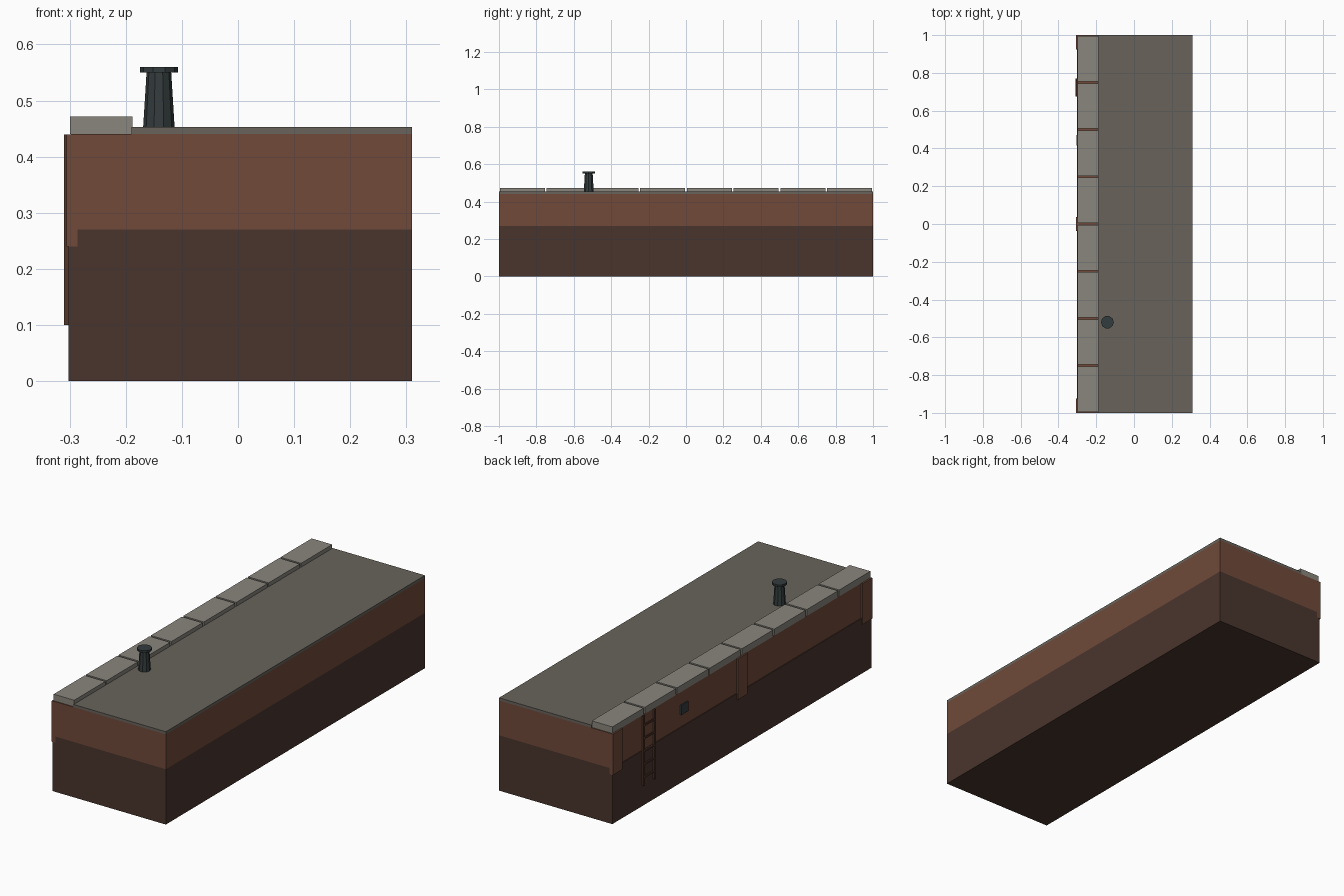
import bpy, math

if "Cube" in bpy.data.objects:
    bpy.data.objects.remove(bpy.data.objects["Cube"])


def material(name, r, g, b):
    """Flat colour given as 0-255 display values, stored as linear."""
    m = bpy.data.materials.new(name)
    lin = [((c / 255 + 0.055) / 1.055) ** 2.4 for c in (r, g, b)]
    m.diffuse_color = (*lin, 1)
    m.use_nodes = True
    m.node_tree.nodes["Principled BSDF"].inputs["Base Color"].default_value = m.diffuse_color
    return m


BRICK = material("brick", 112, 74, 58)
DARK = material("wet brick", 74, 53, 45)
STONE = material("coping stone", 138, 134, 125)
DECK = material("paving", 104, 99, 91)
IRON = material("iron", 52, 60, 61)
RUST = material("rust", 82, 54, 42)


def box(name, x, y, z, mat):
    """Box from (min, max) pairs on each axis."""
    bpy.ops.mesh.primitive_cube_add(size=1, location=[sum(p) / 2 for p in (x, y, z)])
    o = bpy.context.object
    o.name = name
    o.scale = [p[1] - p[0] for p in (x, y, z)]
    bpy.ops.object.transform_apply(location=False, rotation=False, scale=True)
    o.data.materials.append(mat)
    return o


def cone(name, r1, r2, z0, z1, x, y, mat):
    bpy.ops.mesh.primitive_cone_add(vertices=10, radius1=r1, radius2=r2, depth=z1 - z0,
                                    location=(x, y, (z0 + z1) / 2),
                                    rotation=(0, 0, math.pi / 2))
    o = bpy.context.object
    o.name = name
    o.data.materials.append(mat)
    return o


# Wall body: dark lower course, brick upper course set back slightly
box("lower_wall", (-0.302, 0.31), (-0.9995, 0.9995), (0, 0.27), DARK)
box("upper_wall", (-0.298, 0.31), (-0.9995, 0.9995), (0.27, 0.44), BRICK)

# Paved deck
box("deck", (-0.19, 0.31), (-0.9995, 0.9995), (0.44, 0.453), DECK)

# Coping stones with narrow joints
for i in range(8):
    y = -1 + 0.25 * i
    box("coping_stone", (-0.299, -0.188), (y + 0.005, y + 0.245), (0.44, 0.472), STONE)

# Brick piers on the water face
for y0, y1 in ((-1, -0.925), (-0.0375, 0.0375), (0.925, 1)):
    box("pier", (-0.306, -0.286), (y0, y1), (0.24, 0.4395), BRICK)

# Ladder
for y in (0.68, 0.765):
    box("ladder_rail", (-0.31, -0.301), (y - 0.005, y + 0.005), (0.1, 0.4395), RUST)
for i in range(5):
    z = 0.14 + 0.063 * i
    box("ladder_rung", (-0.309, -0.303), (0.68, 0.765), (z - 0.004, z + 0.004), RUST)

# Mooring plate
box("mooring_plate", (-0.304, -0.297), (0.415, 0.47), (0.33, 0.378), IRON)

# Bollard
cone("bollard_post", 0.028, 0.022, 0.453, 0.55, -0.141, -0.52, IRON)
cone("bollard_cap", 0.034, 0.034, 0.55, 0.56, -0.141, -0.52, IRON)
